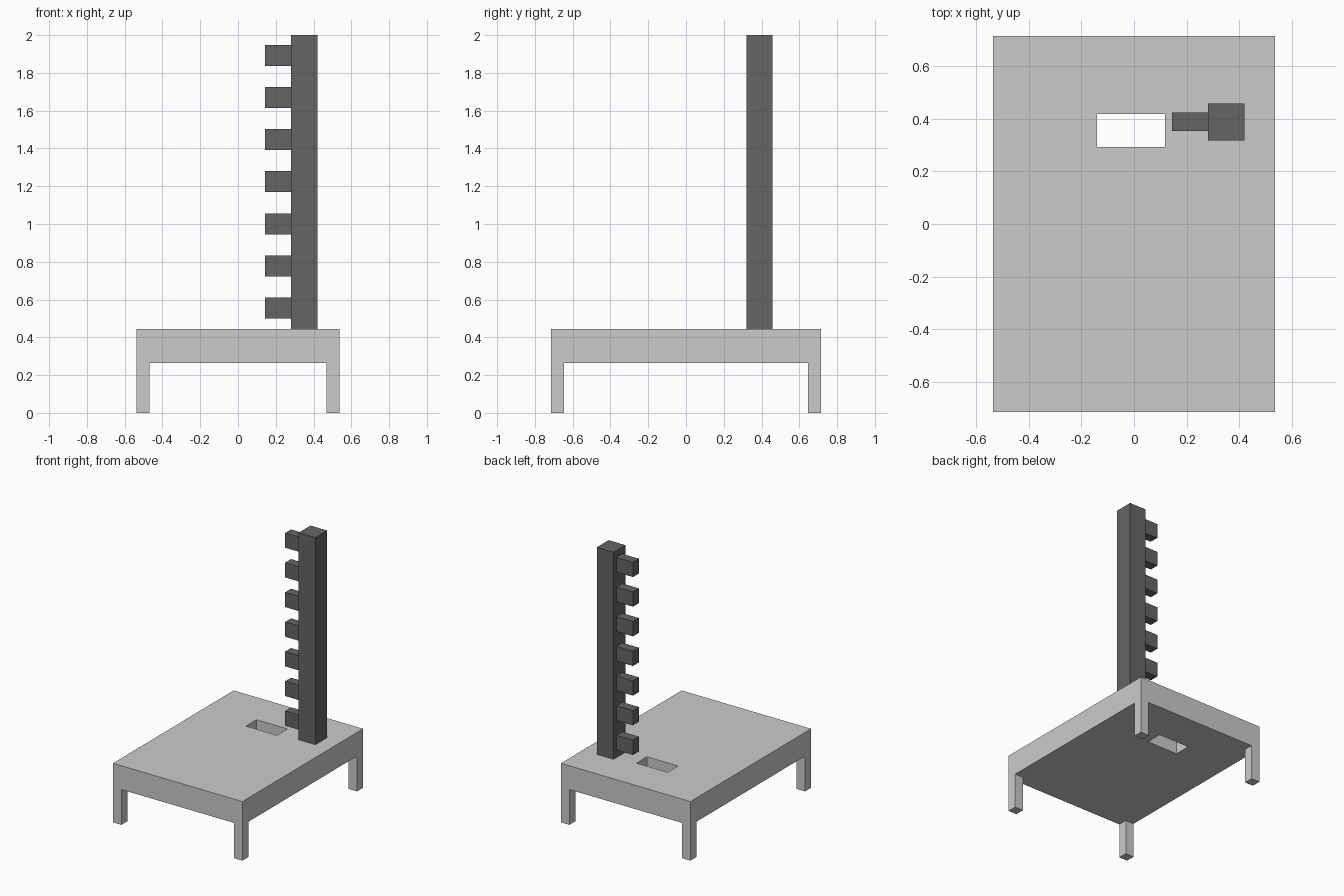
import bpy

if "Cube" in bpy.data.objects:
    bpy.data.objects.remove(bpy.data.objects["Cube"])


def box(name, lo, hi, material=None):
    """Axis-aligned box between two corners."""
    size = [b - a for a, b in zip(lo, hi)]
    centre = [(a + b) / 2 for a, b in zip(lo, hi)]
    bpy.ops.mesh.primitive_cube_add(size=1, location=centre)
    obj = bpy.context.object
    obj.name = name
    obj.scale = size
    bpy.ops.object.transform_apply(location=False, rotation=False, scale=True)
    if material:
        obj.data.materials.append(material)
    return obj


dark = bpy.data.materials.new("dark_grey")
dark.diffuse_color = (0.13, 0.13, 0.13, 1)
dark.use_nodes = True
dark.node_tree.nodes["Principled BSDF"].inputs["Base Color"].default_value = dark.diffuse_color

HX, HY = 0.538, 0.716          # half width and depth of the base
UNDER, TOP = 0.265, 0.444      # underside and top of the slab
LEG = 0.07

# Base slab with a rectangular slot cut right through
slab = box("base_slab", (-HX, -HY, UNDER), (HX, HY, TOP))
cutter = box("slot_cutter", (-0.14, 0.294, UNDER - 0.1), (0.118, 0.419, TOP + 0.1))
cutter.hide_render = True
cutter.display_type = 'WIRE'
slot = slab.modifiers.new("slot", 'BOOLEAN')
slot.operation = 'DIFFERENCE'
slot.solver = 'EXACT'
slot.object = cutter

# Four square corner legs
for y_name, y in (("front", -HY), ("back", HY - LEG)):
    for x_name, x in (("left", -HX), ("right", HX - LEG)):
        box(f"{y_name}_{x_name}_leg", (x, y, 0), (x + LEG, y + LEG, UNDER))

# Upright post
box("post", (0.281, 0.319, TOP), (0.42, 0.459, 2.0), dark)

# Seven evenly spaced pegs on the post's left side
for i in range(7):
    z = 0.5 + i * 0.2228
    box(f"peg_{i + 1}", (0.144, 0.354, z), (0.281, 0.424, z + 0.111), dark)
